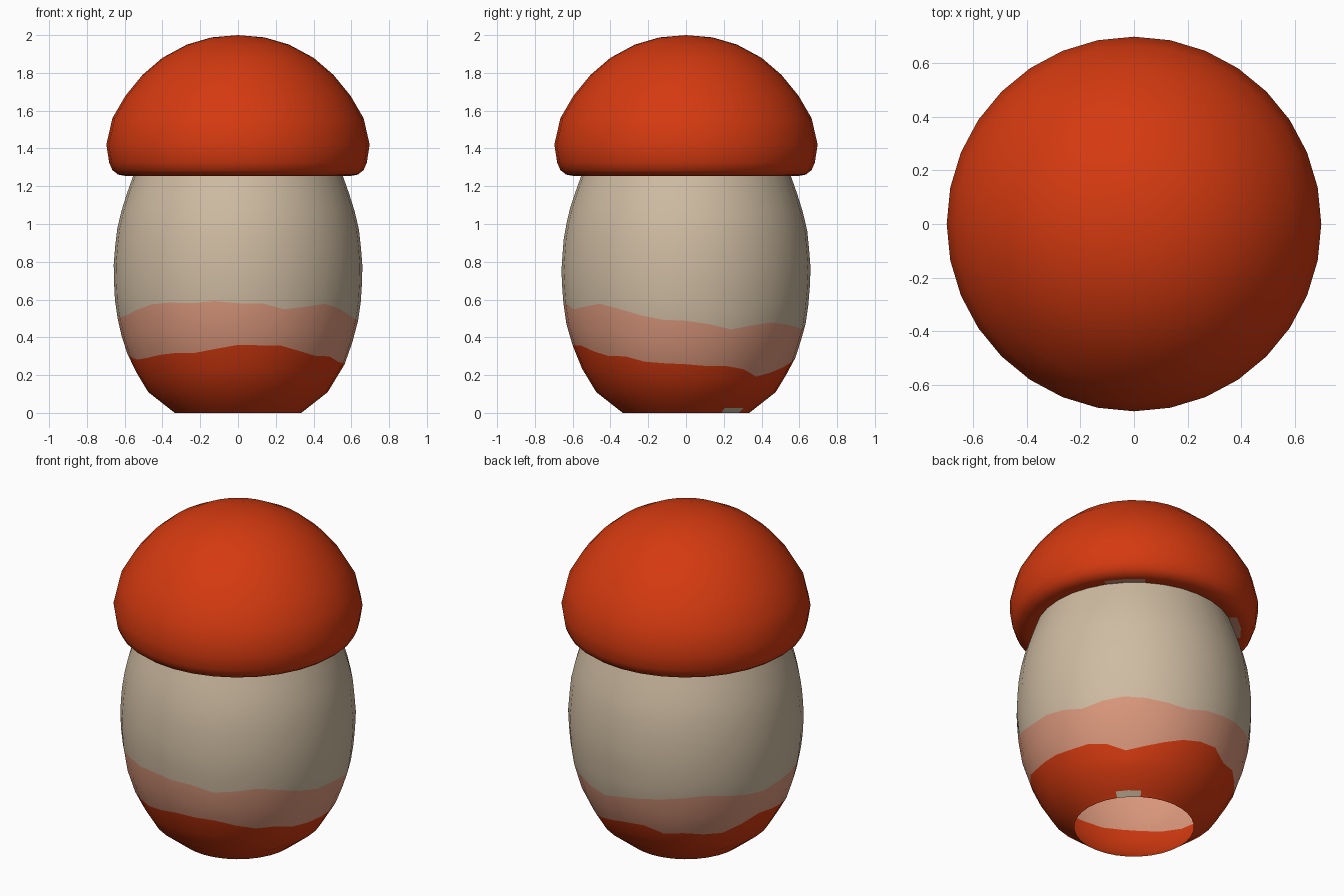
import bpy, bmesh, math

if "Cube" in bpy.data.objects:
    bpy.data.objects.remove(bpy.data.objects["Cube"])

SEG = 32


def material(name, rgb):
    m = bpy.data.materials.new(name)
    m.diffuse_color = (*rgb, 1)
    m.use_nodes = True
    m.node_tree.nodes["Principled BSDF"].inputs["Base Color"].default_value = m.diffuse_color
    return m


red = material("mushroom red", (0.66, 0.042, 0.005))
cream = material("stem cream", (0.62, 0.50, 0.36))
pink = material("faded pink", (0.70, 0.31, 0.20))
MATS = [red, pink, cream]


def lerp(table, x):
    """Linear interpolation in a sorted list of (x, value) pairs."""
    for (a, u), (b, v) in zip(table, table[1:]):
        if a <= x <= b:
            return u + (v - u) * (x - a) / (b - a)
    return table[0][1] if x < table[0][0] else table[-1][1]


def lathe(name, column, colour):
    """column(deg) gives (r, z) points upwards; colour(row, deg) a material slot."""
    bm = bmesh.new()
    cols = []
    for j in range(SEG):
        a = 360 * j / SEG - 180
        c, s = math.cos(math.radians(a)), math.sin(math.radians(a))
        cols.append([bm.verts.new((r * c, r * s, z)) for r, z in column(a)])
    for j in range(SEG):
        p, q = cols[j], cols[(j + 1) % SEG]
        for i in range(len(p) - 1):
            f = bm.faces.new((p[i], q[i], q[i + 1], p[i + 1]))
            f.material_index = colour(i, 360 * (j + 0.5) / SEG - 180)
            f.smooth = True
    bmesh.ops.remove_doubles(bm, verts=bm.verts, dist=1e-5)
    me = bpy.data.meshes.new(name)
    bm.to_mesh(me)
    bm.free()
    for m in MATS:
        me.materials.append(m)
    ob = bpy.data.objects.new(name, me)
    bpy.context.collection.objects.link(ob)
    return ob


# Stem: barrel shell, open below, radius by height
STEM = [(0, 0.335), (0.11, 0.475), (0.27, 0.572), (0.45, 0.63), (0.6, 0.652),
        (0.76, 0.66), (0.95, 0.645), (1.1, 0.61), (1.26, 0.553)]
# Wavy heights of the red and pink bands, by azimuth in degrees
RED_TOP = [(-180, .315), (-160, .28), (-147, .29), (-126, .32), (-117, .31), (-90, .36),
           (-65, .355), (-48, .30), (-36, .305), (-20, .265), (-3, .26), (15, .245),
           (29, .25), (44, .19), (60, .22), (80, .275), (99, .31), (115, .25),
           (127, .28), (142, .235), (169, .33), (180, .315)]
PINK_TOP = [(-180, .50), (-160, .51), (-129, .59), (-116, .575), (-103, .595), (-94, .58),
            (-76, .58), (-70, .545), (-43, .58), (-15, .495), (5, .485), (23, .44),
            (41, .48), (52, .475), (78, .44), (90, .47), (117, .51), (135, .53),
            (166, .48), (180, .50)]


def stem_column(a):
    lo, hi = lerp(RED_TOP, a), lerp(PINK_TOP, a)
    zs = [0, 0.025, 0.11, (0.11 + lo) / 2, lo, (lo + hi) / 2]
    zs += [hi + (1.26 - hi) * k / 8 for k in range(9)]
    return [(lerp(STEM, z), z) for z in zs]


def stem_colour(row, a):
    if row == 0 and 33 < a < 57:      # worn chip at the foot
        return 2
    return 0 if row < 4 else 1 if row < 6 else 2


lathe("stem", stem_column, stem_colour)

# Cap: rounded dome with a rolled rim that meets the stem
CAP = [(0.55, 1.262), (0.60, 1.255), (0.635, 1.262), (0.665, 1.285), (0.682, 1.325),
       (0.697, 1.42), (0.665, 1.56), (0.595, 1.68), (0.505, 1.79), (0.40, 1.88),
       (0.27, 1.95), (0.14, 1.988), (0, 2.0)]
lathe("cap", lambda a: CAP,
      lambda row, a: 1 if row == 0 and (abs(a - 45) < 10 or abs(a - 135) < 10) else 0)
